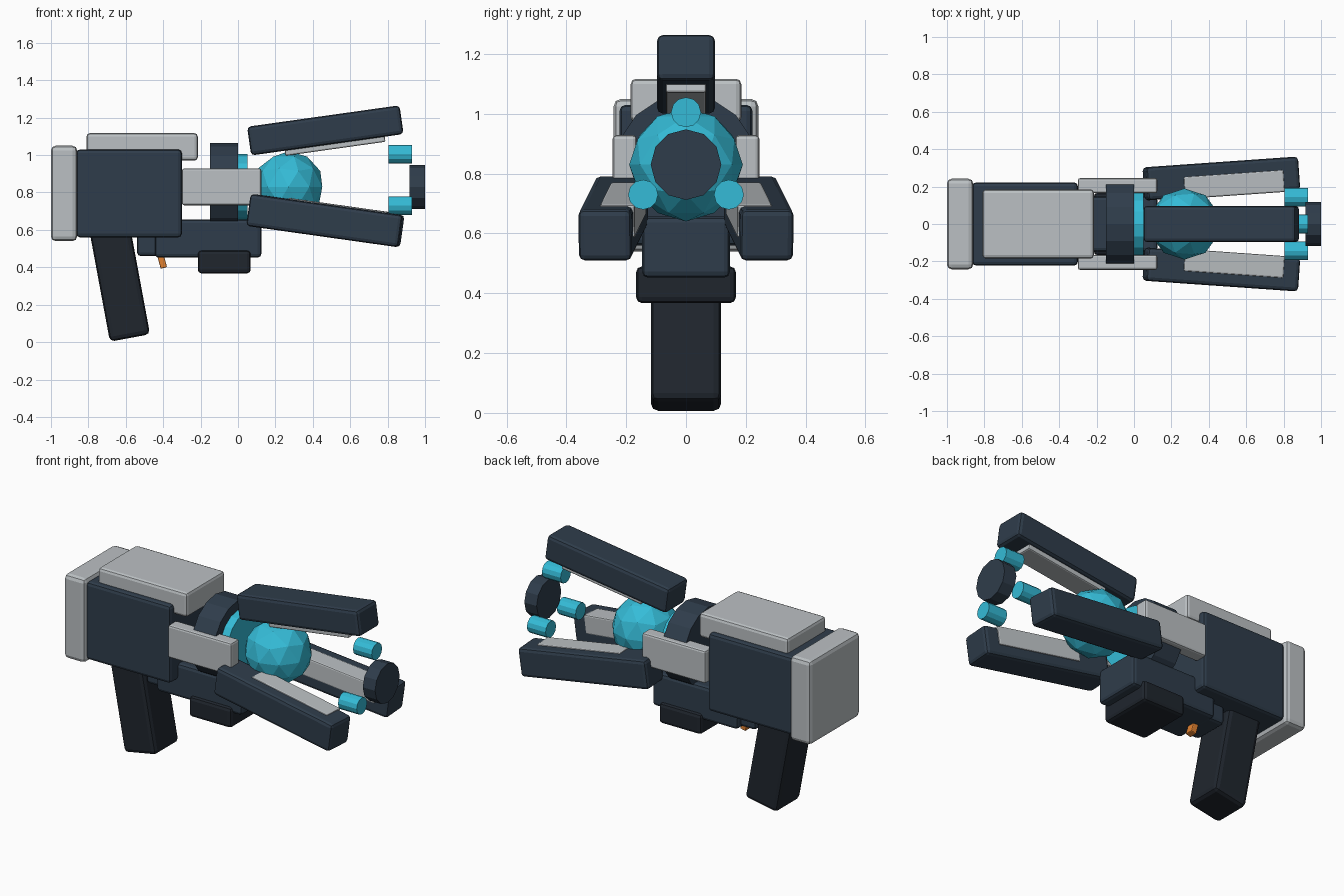
import bpy, math
from mathutils import Matrix, Vector

if "Cube" in bpy.data.objects:
    bpy.data.objects.remove(bpy.data.objects["Cube"])

AXIS_Z = 0.83  # height of the barrel axis


def material(name, rgb):
    m = bpy.data.materials.new(name)
    m.diffuse_color = (*rgb, 1)
    m.use_nodes = True
    m.node_tree.nodes["Principled BSDF"].inputs["Base Color"].default_value = m.diffuse_color
    return m


NAVY = material("navy", (0.028, 0.046, 0.07))
BLACK = material("grip_black", (0.014, 0.019, 0.027))
GREY = material("light_grey", (0.50, 0.53, 0.55))
TEAL = material("teal", (0.035, 0.50, 0.68))
ORANGE = material("orange", (0.75, 0.22, 0.03))


def box(name, center, size, mat, bevel=0.02, pitch=0, yaw=0):
    bpy.ops.mesh.primitive_cube_add(size=1)
    o = bpy.context.object
    o.name = name
    o.data.transform(Matrix.Diagonal((*size, 1)))
    o.location = center
    o.rotation_euler = (0, math.radians(pitch), math.radians(yaw))
    o.data.materials.append(mat)
    b = o.modifiers.new("bevel", "BEVEL")
    b.width, b.segments = bevel, 2
    return o


def span(name, x, y, z, mat, bevel=0.02):
    lo, hi = Vector((x[0], y[0], z[0])), Vector((x[1], y[1], z[1]))
    return box(name, (lo + hi) / 2, hi - lo, mat, bevel)


def rod(name, x0, x1, radius, mat, sides, y=0, z=AXIS_Z):
    bpy.ops.mesh.primitive_cylinder_add(vertices=sides, radius=radius, depth=x1 - x0,
                                        location=((x0 + x1) / 2, y, z),
                                        rotation=(0, math.pi / 2, 0))
    o = bpy.context.object
    o.name = name
    o.data.materials.append(mat)
    return o


# Receiver, rear plate and top cover
span("receiver", (-0.865, -0.30), (-0.222, 0.222), (0.56, 1.03), NAVY)
span("rear_plate", (-1.0, -0.86), (-0.242, 0.242), (0.54, 1.05), GREY, 0.025)
span("top_cover", (-0.81, -0.215), (-0.185, 0.185), (0.97, 1.117), GREY, 0.018)

# Underside: lower body, trigger housing, fore block
span("lower_body", (-0.445, 0.125), (-0.147, 0.147), (0.452, 0.656), NAVY)
span("trigger_housing", (-0.54, -0.40), (-0.11, 0.11), (0.46, 0.60), NAVY)
span("fore_block", (-0.215, 0.068), (-0.167, 0.167), (0.367, 0.49), BLACK)

# Tilted grip and trigger
box("grip", (-0.634, 0, 0.327), (0.218, 0.235, 0.62), BLACK, 0.025, pitch=-10.5)
box("trigger", (-0.408, 0, 0.44), (0.035, 0.05, 0.09), ORANGE, 0.005, pitch=-15)

# Collar, glowing disc, energy core and muzzle disc
rod("collar", -0.15, 0.0, 0.235, NAVY, 16)
rod("glow_disc", -0.01, 0.05, 0.177, TEAL, 16)
bpy.ops.mesh.primitive_ico_sphere_add(subdivisions=2, radius=0.19, location=(0.27, 0, AXIS_Z))
core = bpy.context.object
core.name = "energy_core"
core.data.materials.append(TEAL)
rod("muzzle_disc", 0.918, 1.0, 0.118, NAVY, 12)

# Side rails
for s, side in ((-1, "right"), (1, "left")):
    box(f"rail_{side}", (-0.0875, s * 0.205, AXIS_Z), (0.425, 0.08, 0.197), GREY, 0.012)

# Three prong arms with inner strips
ARM_X = 0.467
top = box("arm_top", (ARM_X, 0, 1.132), (0.823, 0.194, 0.155), NAVY, 0.02, pitch=-8)
strip = box("arm_strip_top", (0, 0, 0), (0.54, 0.135, 0.06), GREY, 0.008, pitch=-8)
strip.location = top.location + top.rotation_euler.to_matrix() @ Vector((0.04, 0, -0.075))
for s, side in ((-1, "right"), (1, "left")):
    arm = box(f"arm_{side}", (ARM_X, s * 0.243, 0.65), (0.823, 0.178, 0.173), NAVY, 0.02,
              pitch=8, yaw=s * 4)
    strip = box(f"arm_strip_{side}", (0, 0, 0), (0.54, 0.118, 0.112), GREY, 0.008,
                pitch=8, yaw=s * 4)
    strip.location = arm.location + arm.rotation_euler.to_matrix() @ Vector((0.055, -s * 0.036, 0.036))

# Emitters around the muzzle
for i, deg in enumerate((90, -35, 215)):
    a = math.radians(deg)
    rod(f"emitter_{i + 1}", 0.805, 0.93, 0.05, TEAL, 12,
        y=0.175 * math.cos(a), z=AXIS_Z + 0.175 * math.sin(a))
